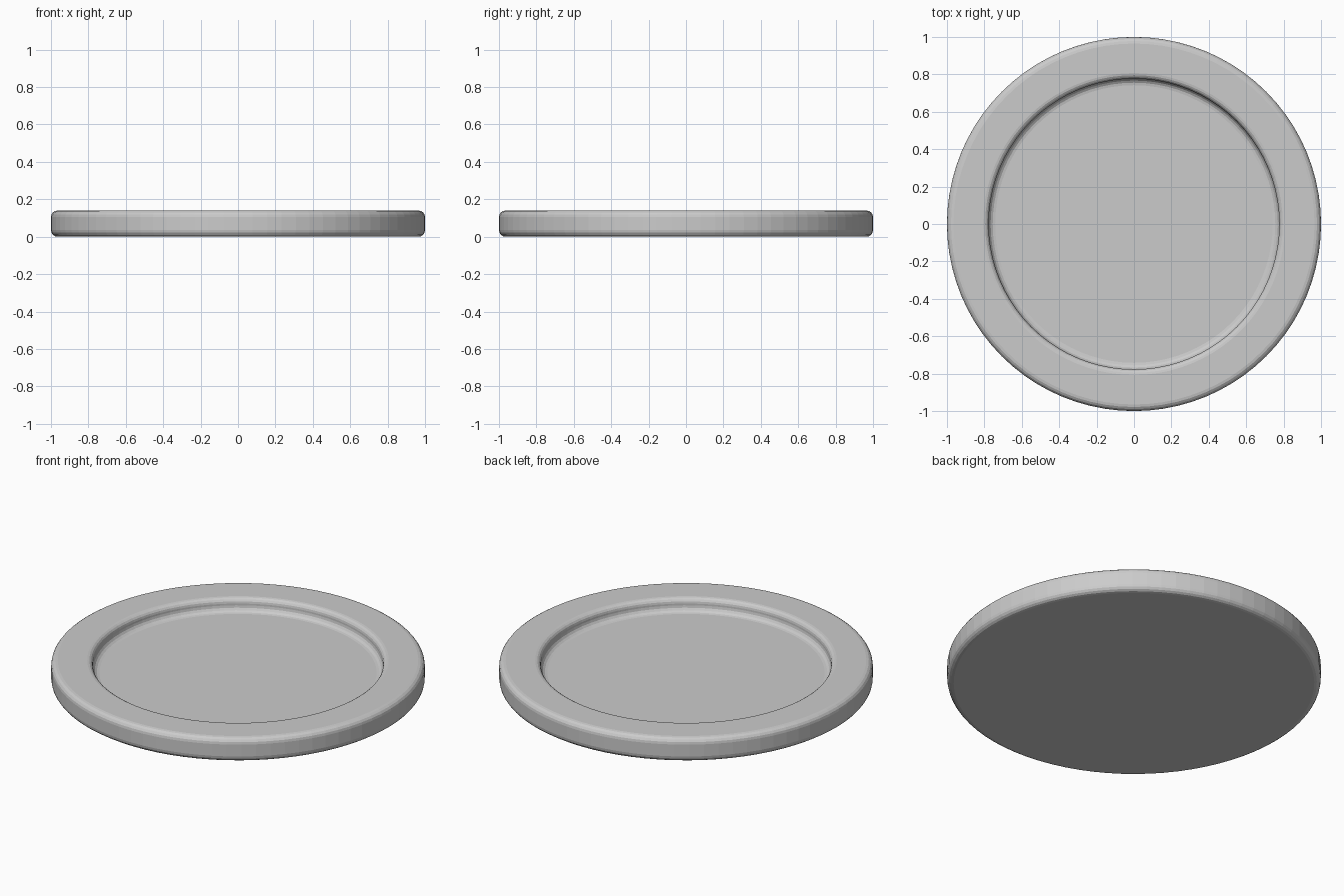
import bpy, bmesh
from math import sin, cos, pi, radians

if "Cube" in bpy.data.objects:
    bpy.data.objects.remove(bpy.data.objects["Cube"])

SIDES = 80
HEIGHT = 0.14
FLOOR = 0.065


def arc(cr, cz, radius, start, end, steps=4):
    """Quarter-round points in the (radius, z) profile plane."""
    pts = []
    for i in range(steps + 1):
        a = radians(start + (end - start) * i / steps)
        pts.append((cr + radius * cos(a), cz + radius * sin(a)))
    return pts


def lathe(name, profile):
    """Revolve an open profile around z and cap both ends with n-gons."""
    bm = bmesh.new()
    rings = []
    for r, z in profile:
        rings.append([bm.verts.new((r * cos(2 * pi * i / SIDES),
                                    r * sin(2 * pi * i / SIDES), z))
                      for i in range(SIDES)])
    for low, high in zip(rings, rings[1:]):
        for i in range(SIDES):
            j = (i + 1) % SIDES
            bm.faces.new((low[i], low[j], high[j], high[i]))
    bm.faces.new(rings[0][::-1])
    bm.faces.new(rings[-1])
    bmesh.ops.recalc_face_normals(bm, faces=bm.faces)
    mesh = bpy.data.meshes.new(name)
    bm.to_mesh(mesh)
    bm.free()
    obj = bpy.data.objects.new(name, mesh)
    bpy.context.collection.objects.link(obj)
    return obj


# Shallow round tray: rounded outer rim, flat lip, filleted recess
profile = (
    arc(0.965, 0.035, 0.035, -90, 0)               # lower outer edge
    + arc(0.965, HEIGHT - 0.035, 0.035, 0, 90)     # upper outer edge
    + arc(0.807, HEIGHT - 0.03, 0.03, 90, 180)     # inner lip
    + arc(0.742, FLOOR + 0.035, 0.035, 0, -90)     # fillet into the floor
)
lathe("round_tray", profile)
